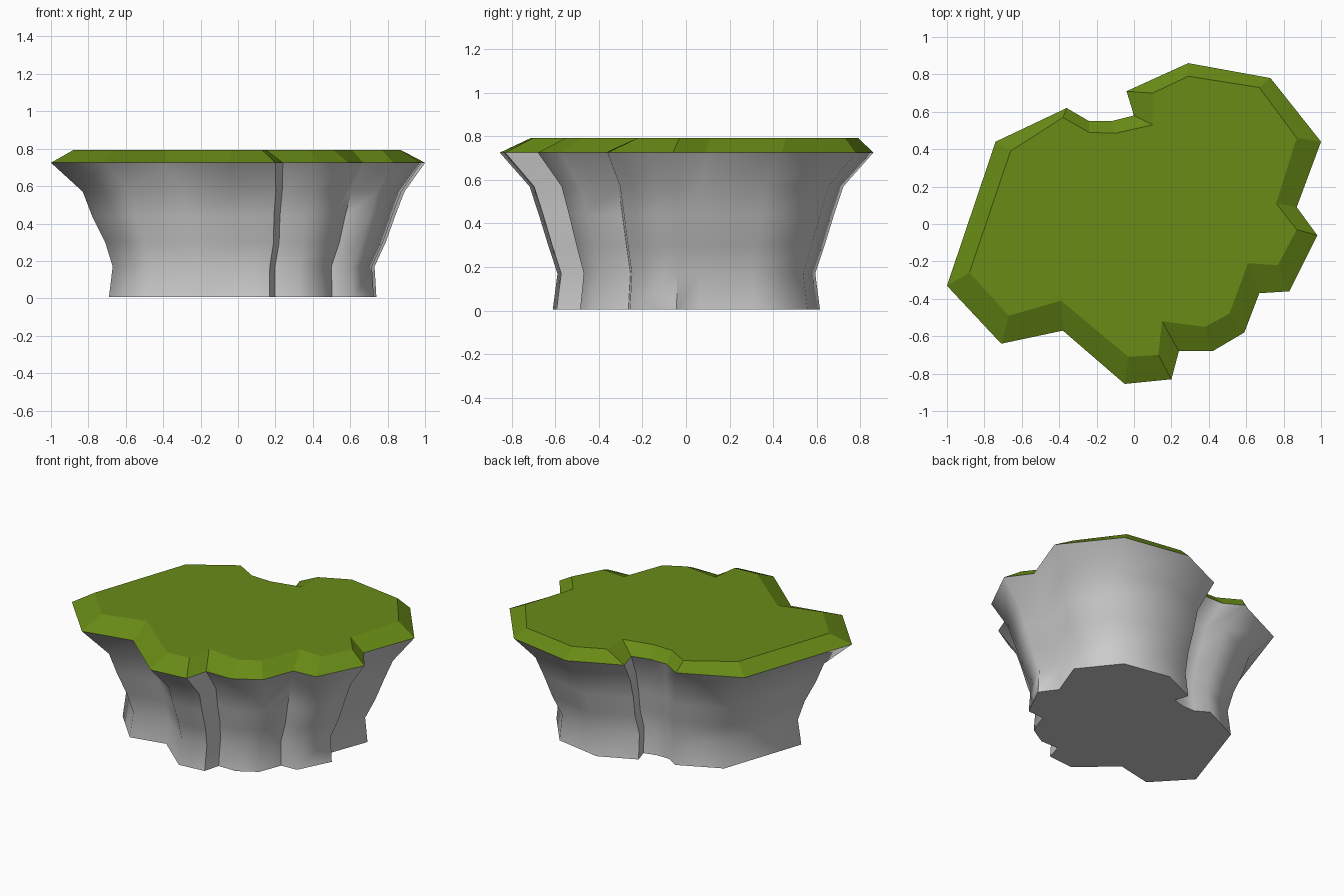
import bpy, bmesh, math

if "Cube" in bpy.data.objects:
    bpy.data.objects.remove(bpy.data.objects["Cube"])

# Rim outline of the floating slab, counter-clockwise seen from above
RIM = [(-1, -.33), (-.71, -.64), (-.38, -.57), (-.05, -.855), (.2, -.83), (.24, -.68),
       (.42, -.68), (.59, -.58), (.67, -.37), (.83, -.36), (.98, -.06), (.87, .09),
       (1, .44), (.73, .78), (.29, .86), (-.04, .71), (0, .58), (-.12, .55),
       (-.24, .55), (-.36, .62), (-.74, .44)]
# Inner edge of the grass bevel, matching the rim point for point
TOP = [(-.88, -.26), (-.67, -.49), (-.39, -.41), (-.03, -.71), (.13, -.7), (.15, -.52),
       (.38, -.55), (.51, -.48), (.61, -.21), (.77, -.22), (.87, -.03), (.76, .11),
       (.87, .46), (.67, .73), (.29, .79), (.1, .7), (.1, .53), (-.1, .485),
       (-.24, .49), (-.38, .57), (-.66, .39)]
RIM_Z, TOP_Z = .725, .793


def loft(name, rings, cap_first=False, cap_last=False):
    """Skin a stack of equal-length rings, listed from bottom to top."""
    bm = bmesh.new()
    loops = [[bm.verts.new(p) for p in ring] for ring in rings]
    n = len(loops[0])
    for low, high in zip(loops, loops[1:]):
        for i in range(n):
            j = (i + 1) % n
            bm.faces.new((low[i], low[j], high[j], high[i]))
    if cap_first:
        bm.faces.new(loops[0][::-1])
    if cap_last:
        bm.faces.new(loops[-1])
    mesh = bpy.data.meshes.new(name)
    bm.to_mesh(mesh)
    bm.free()
    obj = bpy.data.objects.new(name, mesh)
    bpy.context.collection.objects.link(obj)
    return obj


# Rock body: the rim outline shrinking down to a waist, then a small foot flare
# (height, scale in x, scale in y, shift in x)
LEVELS = [(.006, .715, .715, .025), (.17, .70, .69, .03), (.30, .75, .74, .04),
          (.44, .81, .79, .03), (.57, .86, .84, .03), (RIM_Z, 1, 1, 0)]
rock = loft("rock_body", [[(x * sx + dx, y * sy, z) for x, y in RIM]
                          for z, sx, sy, dx in LEVELS], cap_first=True)
bpy.context.view_layer.objects.active = rock
rock.select_set(True)
bpy.ops.object.shade_smooth_by_angle(angle=math.radians(62))

# Grass cap: sloping bevel and flat top
grass = loft("grass_top", [[(x, y, RIM_Z) for x, y in RIM],
                           [(x, y, TOP_Z) for x, y in TOP]], cap_last=True)
green = bpy.data.materials.new("grass_green")
green.diffuse_color = (.14, .26, .008, 1)
green.use_nodes = True
green.node_tree.nodes["Principled BSDF"].inputs["Base Color"].default_value = green.diffuse_color
grass.data.materials.append(green)
